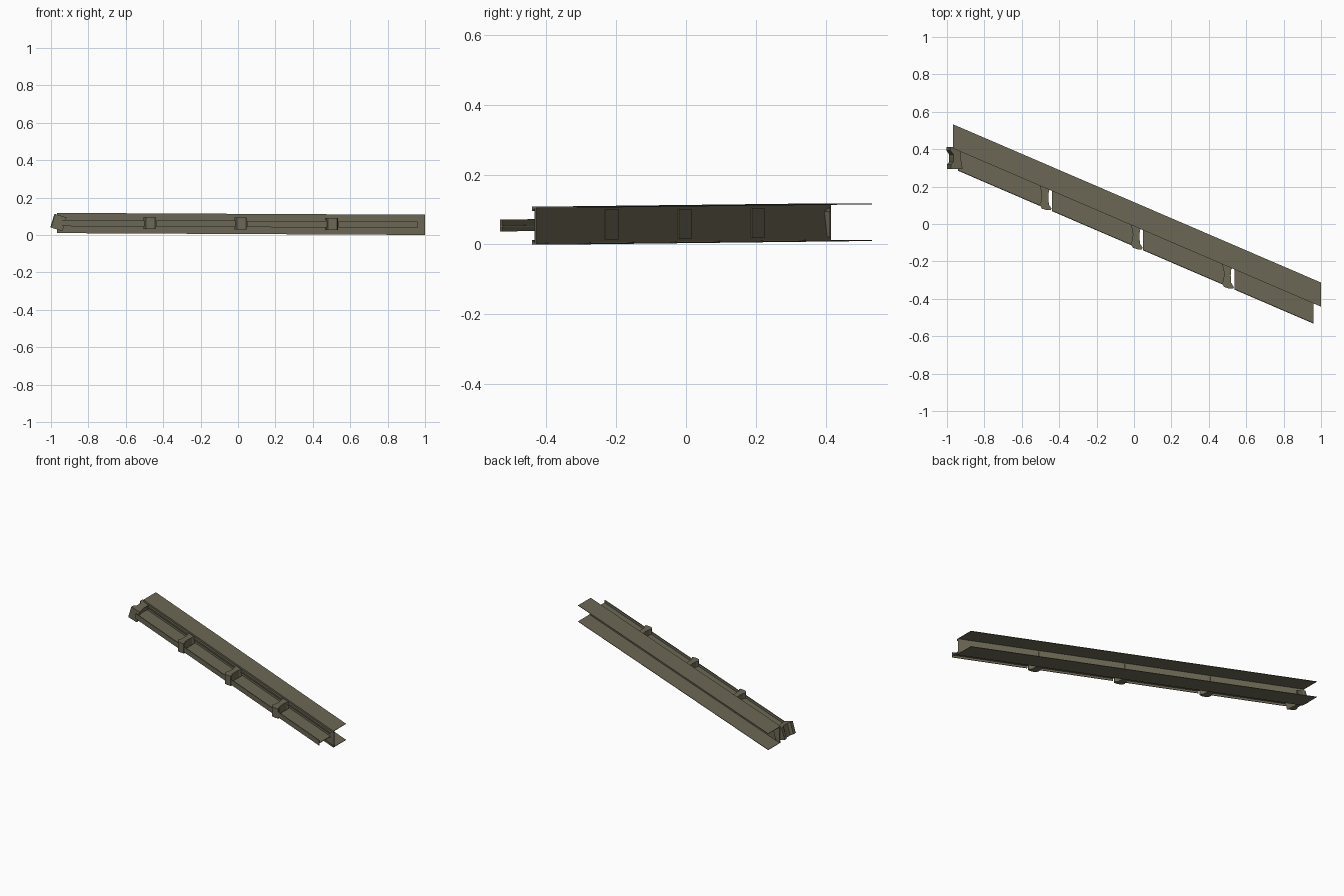
import bpy, bmesh, math
from mathutils import Matrix, Vector

if "Cube" in bpy.data.objects:
    bpy.data.objects.remove(bpy.data.objects["Cube"])

SLOPE, DROP = -0.43, -0.005      # beam runs diagonally and sinks slightly to the right

olive = bpy.data.materials.new("olive_grey_paint")
olive.diffuse_color = (0.15, 0.138, 0.09, 1)
olive.use_nodes = True
olive.node_tree.nodes["Principled BSDF"].inputs["Base Color"].default_value = olive.diffuse_color


def prism(name, ring, extrude):
    """Closed prism from a ring of points and an extrusion function."""
    bm = bmesh.new()
    a = [bm.verts.new(p) for p in ring]
    b = [bm.verts.new(extrude(Vector(p))) for p in ring]
    bm.faces.new(a)
    bm.faces.new(b[::-1])
    for i in range(len(ring)):
        j = (i + 1) % len(ring)
        bm.faces.new((a[j], a[i], b[i], b[j]))
    bmesh.ops.recalc_face_normals(bm, faces=bm.faces)
    me = bpy.data.meshes.new(name)
    bm.to_mesh(me)
    bm.free()
    me.materials.append(olive)
    ob = bpy.data.objects.new(name, me)
    bpy.context.collection.objects.link(ob)
    return ob


def along(name, section, x0, x1):
    """Sweep a (depth, height) section along the skewed beam, ends cut square to x."""
    ring = [(x0, SLOPE * x0 + d, z + DROP * x0) for d, z in section]
    dx = x1 - x0
    return prism(name, ring, lambda p: p + Vector((dx, SLOPE * dx, DROP * dx)))


# main channel, open to the back, with short ledges in front of the web
t = 0.003
B, T, D = 0.005, 0.113, 0.117
along("main_channel", [(-0.012, B), (D, B), (D, B + t), (0, B + t), (0, T - t), (D, T - t),
                       (D, T), (-0.012, T), (-0.012, T - 0.012), (-0.009, T - 0.012),
                       (-0.004, T - t), (-0.004, B + t), (-0.009, B + 0.012),
                       (-0.012, B + 0.012)], -0.968, 1.0)

# front rail: floor with an upright lip, broken by a gap beside each bracket
rail = [(-0.003, 0.055), (-0.115, 0.055), (-0.115, 0.042), (-0.12, 0.042),
        (-0.12, 0.076), (-0.115, 0.076), (-0.115, 0.059), (-0.003, 0.059)]
stations = [-0.96, -0.475, 0.012, 0.5]
for i, x in enumerate(stations):
    end = stations[i + 1] if i < 3 else 0.96
    along(f"front_rail_{i + 1}", rail, x + (0.036 if i else 0.02), end)

# slim stiffening ridge along the web
along("web_ridge", [(-0.003, 0.078), (-0.012, 0.078), (-0.012, 0.082), (-0.003, 0.082)],
      -0.93, 0.96)

# waisted brackets holding the rail; the left one is larger and twisted
outline = [(-0.032, 0.012), (0.03, -0.014), (0.02, -0.028), (0.017, -0.06), (0.02, -0.1),
           (0.034, -0.122), (0.03, -0.13), (0.008, -0.13), (-0.018, -0.122),
           (-0.03, -0.1), (-0.022, -0.085), (-0.018, -0.05), (-0.022, -0.025)]
end_outline = [(-0.034, 0), (0.034, 0), (0.025, -0.025), (0.023, -0.06), (0.03, -0.095),
               (0.034, -0.12), (-0.03, -0.12), (-0.03, -0.095), (-0.018, -0.08),
               (-0.018, -0.04), (-0.034, -0.02)]
for i, x in enumerate(stations):
    pts, half = (outline, 0.032) if i else (end_outline, 0.038)
    ob = prism("bracket" if i else "end_bracket", [(px, py, -half) for px, py in pts],
               lambda p: p + Vector((0, 0, 2 * half)))
    ob.data.transform(Matrix.Rotation(math.radians(0 if i else 17), 4, 'Y'))
    ob.location = (x, SLOPE * x, 0.062 + DROP * x)
    if i:
        # mounting strip on the back of the web
        along("bracket_back_plate", [(0, 0.016), (0.003, 0.016), (0.003, 0.102), (0, 0.102)],
              x - 0.042, x + 0.042)
